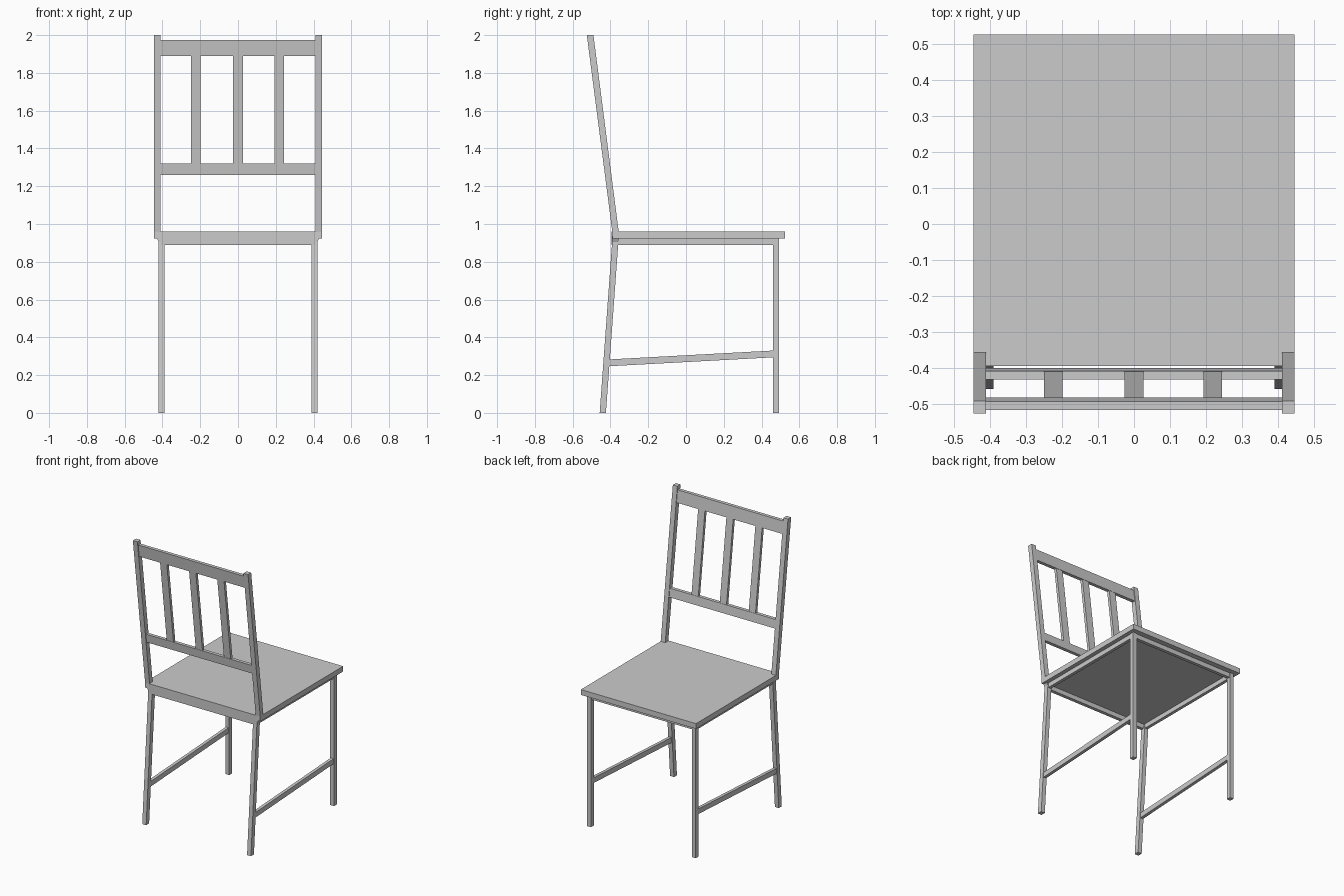
import bpy, bmesh

if "Cube" in bpy.data.objects:
    bpy.data.objects.remove(bpy.data.objects["Cube"])


def loft(name, sections, mirror=False):
    """Stack of rectangles (x0, x1, y0, y1, z) joined into a solid."""
    bm = bmesh.new()
    rings = [[bm.verts.new((x, y, z)) for x, y in ((x0, y0), (x1, y0), (x1, y1), (x0, y1))]
             for x0, x1, y0, y1, z in sections]
    for a, b in zip(rings, rings[1:]):
        for i in range(4):
            j = (i + 1) % 4
            bm.faces.new((a[i], a[j], b[j], b[i]))
    bm.faces.new(rings[0][::-1])
    bm.faces.new(rings[-1])
    bmesh.ops.recalc_face_normals(bm, faces=bm.faces[:])
    me = bpy.data.meshes.new(name)
    bm.to_mesh(me)
    bm.free()
    ob = bpy.data.objects.new(name, me)
    bpy.context.collection.objects.link(ob)
    if mirror:
        m = ob.modifiers.new("mirror", 'MIRROR')
        m.use_axis[0] = True
        m.use_mirror_merge = False
    return ob


def box(name, x0, x1, y0, y1, z0, z1, mirror=False):
    return loft(name, [(x0, x1, y0, y1, z0), (x0, x1, y0, y1, z1)], mirror)


def back_y(z):
    """Centre line of the leaning backrest."""
    return -0.373 - (z - 0.96) * 0.1288


def back_bar(name, x0, x1, z0, z1, depth):
    return loft(name, [(x0, x1, back_y(z) - depth / 2, back_y(z) + depth / 2, z)
                       for z in (z0, z1)])


# Seat, with rear edge between the back posts
box("seat", -0.445, 0.445, -0.39, 0.525, 0.922, 0.959)

# Rear legs running up into the leaning back posts
loft("rear_leg_and_post", [
    (0.39, 0.42, -0.457, -0.424, 0),
    (0.39, 0.42, -0.391, -0.358, 0.905),
    (0.41, 0.445, -0.39, -0.356, 0.957),
    (0.41, 0.445, -0.525, -0.49, 2.0)], mirror=True)

# Front legs
box("front_leg", 0.39, 0.42, 0.46, 0.493, 0, 0.922, mirror=True)

# Aprons under the seat
box("rear_apron", -0.41, 0.41, -0.394, -0.37, 0.89, 0.959)
box("front_apron", -0.39, 0.39, 0.465, 0.488, 0.89, 0.922)
box("side_apron", 0.394, 0.416, -0.362, 0.462, 0.89, 0.922, mirror=True)

# Sloping side stretchers
stretcher = box("side_stretcher", 0.394, 0.416, -0.408, 0.462, 0.247, 0.283, mirror=True)
for v in stretcher.data.vertices:
    if v.co.y > 0:
        v.co.z += 0.047

# Backrest rails and slats
back_bar("top_rail", -0.412, 0.412, 1.89, 1.975, 0.024)
back_bar("lower_rail", -0.412, 0.412, 1.26, 1.32, 0.024)
for x in (-0.224, 0, 0.218):
    back_bar("back_slat", x - 0.026, x + 0.026, 1.32, 1.89, 0.02)
